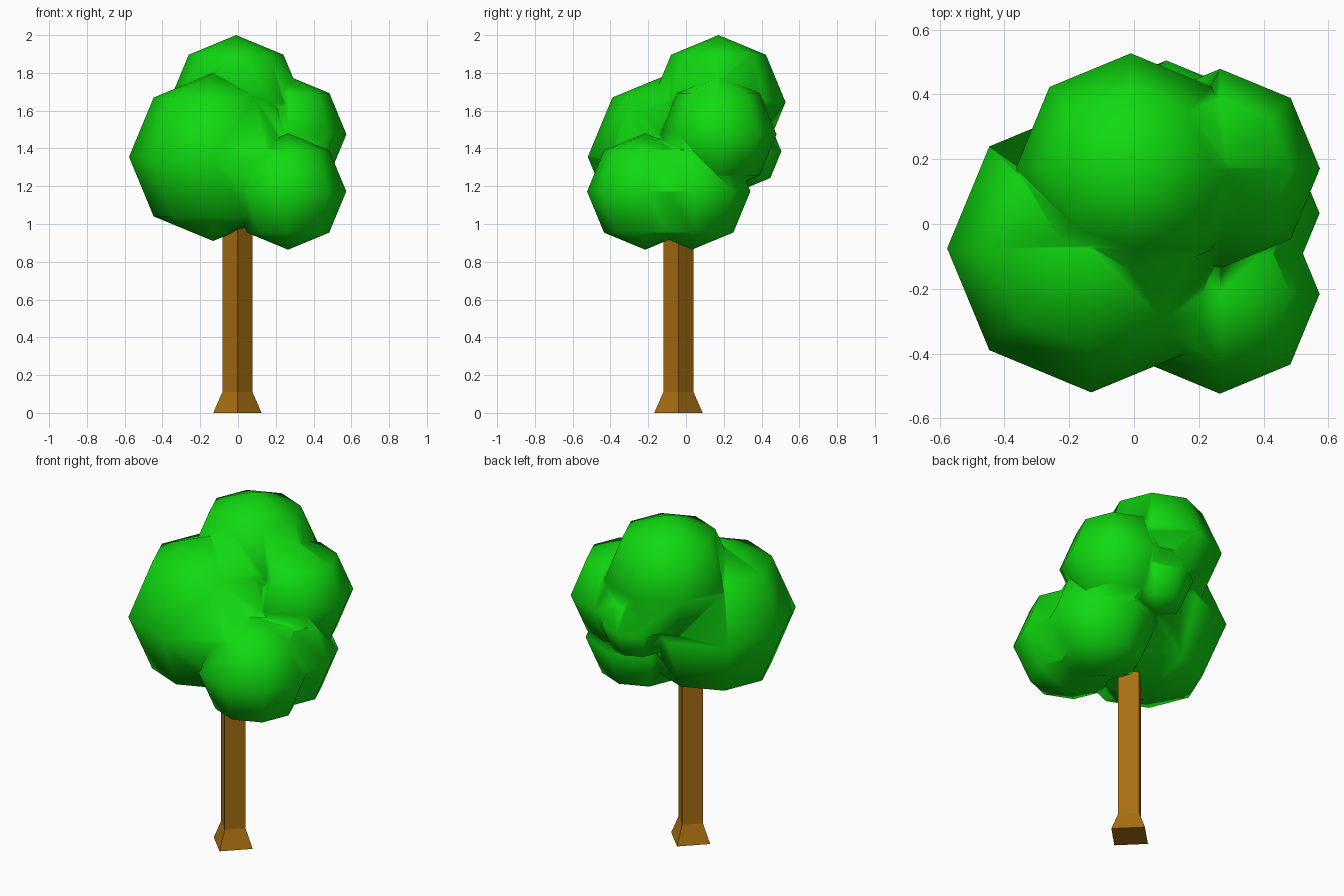
import bpy
import bmesh
from mathutils import Matrix

if "Cube" in bpy.data.objects:
    bpy.data.objects.remove(bpy.data.objects["Cube"])


def material(name, rgb):
    mat = bpy.data.materials.new(name)
    mat.diffuse_color = (*rgb, 1.0)
    mat.use_nodes = True
    mat.node_tree.nodes["Principled BSDF"].inputs["Base Color"].default_value = mat.diffuse_color
    return mat


def make_object(name, bm, mat):
    mesh = bpy.data.meshes.new(name)
    bm.to_mesh(mesh)
    bm.free()
    obj = bpy.data.objects.new(name, mesh)
    bpy.context.collection.objects.link(obj)
    mesh.materials.append(mat)
    return obj


def leaf_clump(name, centre, radius):
    bm = bmesh.new()
    bmesh.ops.create_uvsphere(bm, u_segments=8, v_segments=4, radius=radius,
                              matrix=Matrix.Translation(centre))
    for face in bm.faces:
        face.smooth = True
    return make_object(name, bm, leaf_green)


leaf_green = material("leaf green", (0.005, 0.70, 0.005))
bark_brown = material("bark brown", (0.40, 0.16, 0.006))

# Crown: overlapping coarse spheres fused into one smooth mass
clumps = [
    ((-0.132, -0.075, 1.355), 0.445),
    ((-0.010, 0.172, 1.645), 0.355),
    ((0.265, -0.216, 1.172), 0.308),
    ((0.265, 0.033, 1.173), 0.308),
    ((0.266, 0.171, 1.475), 0.308),
    ((0.100, 0.305, 1.385), 0.200),
]
crown = leaf_clump("crown", *clumps[0])
for i, (centre, radius) in enumerate(clumps[1:]):
    clump = leaf_clump(f"clump_{i}", centre, radius)
    mod = crown.modifiers.new("fuse", 'BOOLEAN')
    mod.operation = 'UNION'
    mod.solver = 'EXACT'
    mod.object = clump
    bpy.context.view_layer.objects.active = crown
    bpy.ops.object.modifier_apply(modifier=mod.name)
    bpy.data.objects.remove(clump)
for poly in crown.data.polygons:
    poly.use_smooth = True

# Trunk: square post with corners to front, back and sides, flared foot
bm = bmesh.new()
rings = []
for radius, z in [(0.128, 0.0), (0.08, 0.11), (0.08, 1.2)]:
    rings.append([bm.verts.new((-0.003 + dx * radius, -0.04 + dy * radius, z))
                  for dx, dy in ((1, 0), (0, 1), (-1, 0), (0, -1))])
for low, high in zip(rings, rings[1:]):
    for i in range(4):
        j = (i + 1) % 4
        bm.faces.new((low[i], low[j], high[j], high[i]))
bm.faces.new(rings[0][::-1])
bm.faces.new(rings[-1])
make_object("trunk", bm, bark_brown)
